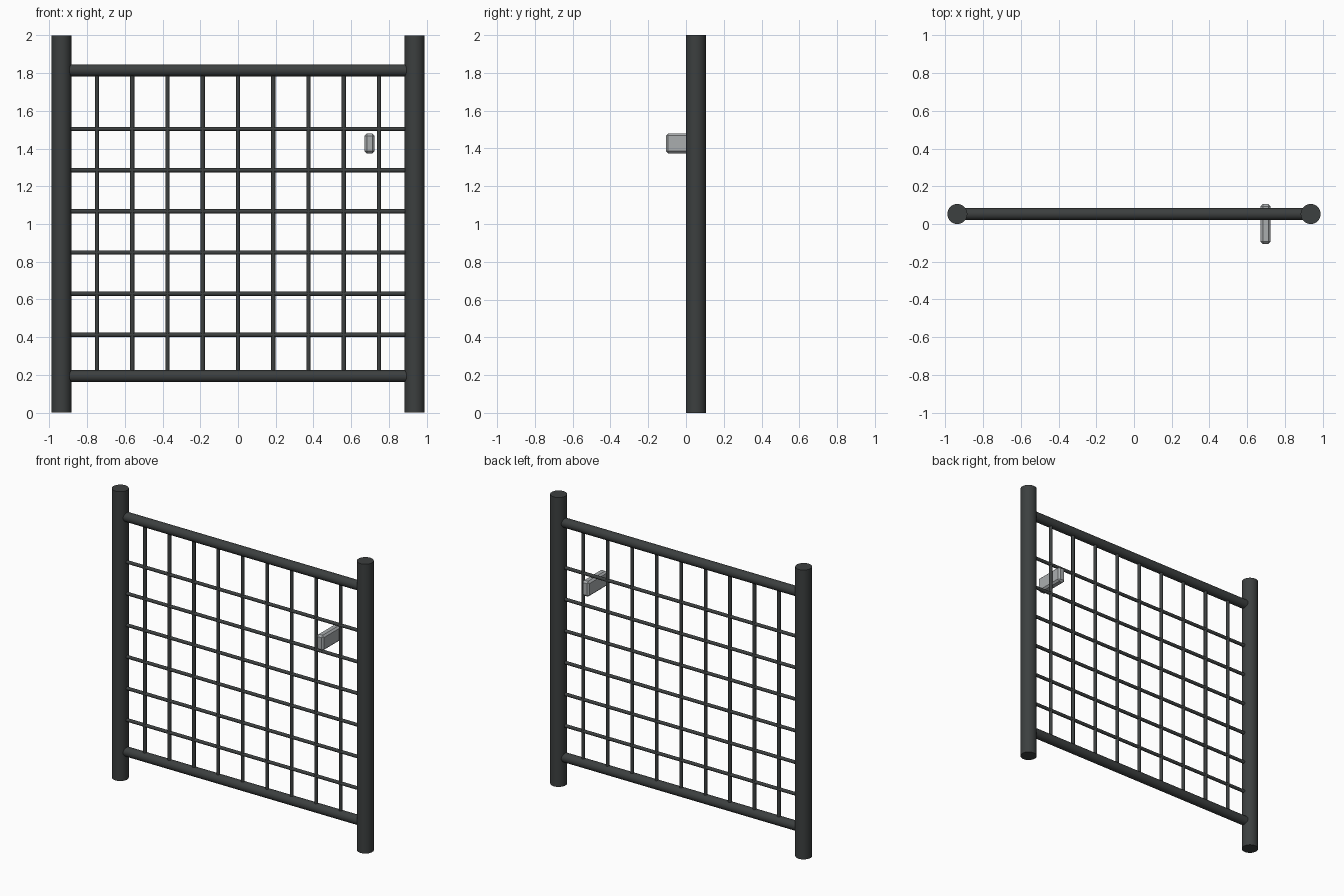
import bpy, math

if "Cube" in bpy.data.objects:
    bpy.data.objects.remove(bpy.data.objects["Cube"])

Y = 0.053  # plane of the fence panel


def material(name, color):
    m = bpy.data.materials.new(name)
    m.diffuse_color = color
    m.use_nodes = True
    m.node_tree.nodes["Principled BSDF"].inputs["Base Color"].default_value = m.diffuse_color
    return m


dark = material("dark_metal", (0.045, 0.05, 0.05, 1))
clear = material("clear_grey", (0.4, 0.42, 0.43, 0.5))


def tube(name, loc, radius, length, sides, along_x=False):
    rot = (0, math.pi / 2, 0) if along_x else (0, 0, 0)
    bpy.ops.mesh.primitive_cylinder_add(vertices=sides, radius=radius, depth=length,
                                        location=loc, rotation=rot)
    ob = bpy.context.object
    ob.name = name
    ob.data.materials.append(dark)
    bpy.ops.object.shade_smooth_by_angle()
    return ob


# round end posts
for side, s in (("left", -1), ("right", 1)):
    tube(side + "_post", (s * 0.937, Y, 1), 0.053, 2, 32)

# top and bottom rails
for name, z in (("bottom_rail", 0.193), ("top_rail", 1.815)):
    tube(name, (0, Y, z), 0.032, 1.79, 32, True)

# vertical mesh bars
for i in range(9):
    tube(f"vertical_bar_{i + 1}", ((i - 4) * 0.187, Y, 1.004), 0.0115, 1.62, 16)

# horizontal mesh bars
for i in range(6):
    tube(f"horizontal_bar_{i + 1}", (0, Y, 0.412 + i * 0.2184), 0.0115, 1.79, 16, True)

# chamfered latch block through the mesh
bpy.ops.mesh.primitive_cube_add(size=1, location=(0.698, 0, 1.427))
latch = bpy.context.object
latch.name = "latch_block"
latch.scale = (0.053, 0.212, 0.106)
bpy.ops.object.transform_apply(location=False, rotation=False, scale=True)
latch.data.materials.append(clear)
bevel = latch.modifiers.new("chamfer", 'BEVEL')
bevel.width = 0.012
bevel.segments = 1
